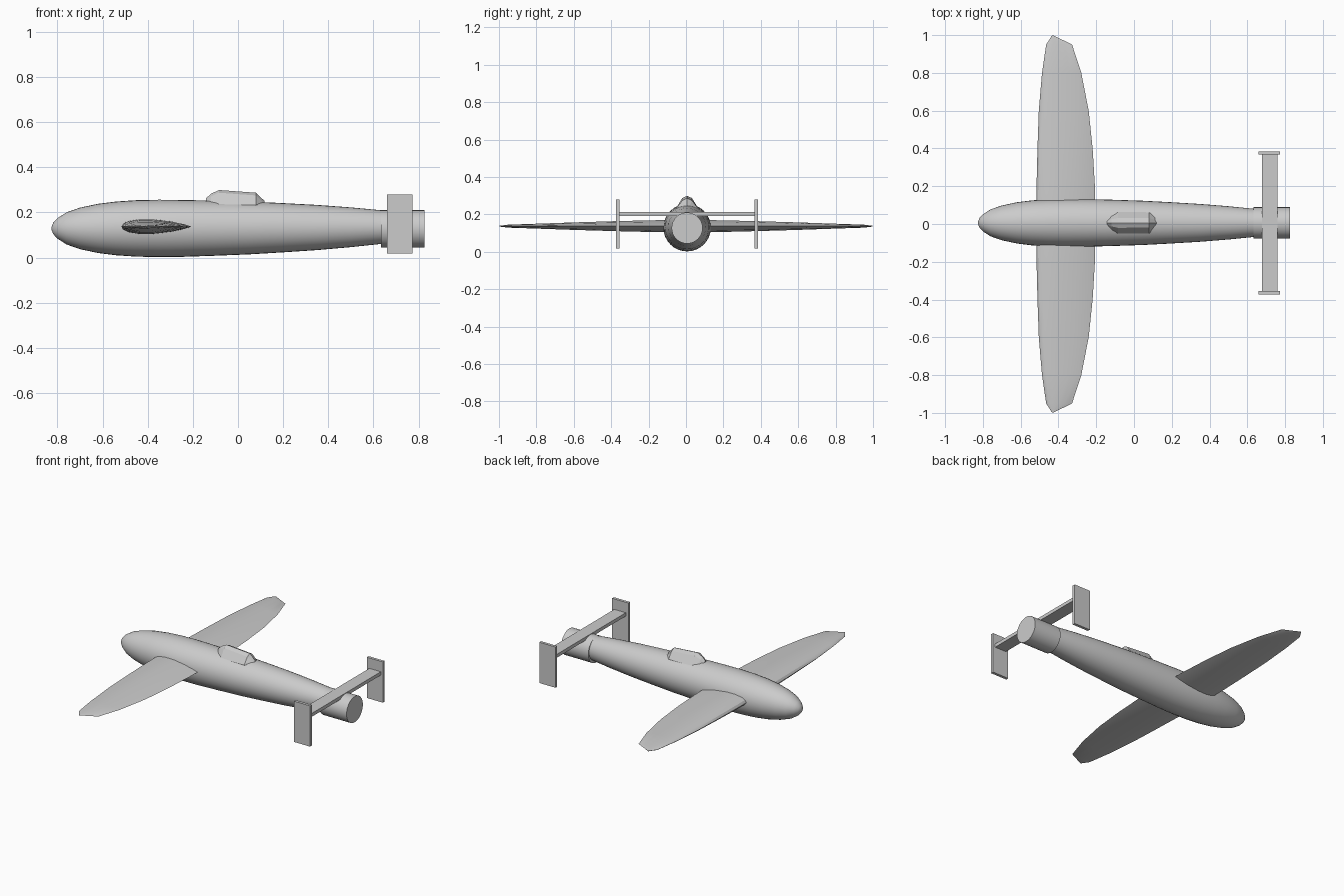
import bpy, bmesh
from math import sin, cos, tau, radians
from mathutils import Vector

if "Cube" in bpy.data.objects:
    bpy.data.objects.remove(bpy.data.objects["Cube"])

CY = 0.006  # fuselage centreline


def finish(name, bm, smooth=None):
    bmesh.ops.recalc_face_normals(bm, faces=bm.faces[:])
    me = bpy.data.meshes.new(name)
    bm.to_mesh(me)
    bm.free()
    ob = bpy.data.objects.new(name, me)
    bpy.context.collection.objects.link(ob)
    if smooth:
        bpy.ops.object.select_all(action='DESELECT')
        bpy.context.view_layer.objects.active = ob
        ob.select_set(True)
        bpy.ops.object.shade_smooth_by_angle(angle=radians(smooth))
    return ob


def loft(name, rings, smooth=None):
    """Skin closed rings of equal point count and cap both ends."""
    bm = bmesh.new()
    loops = [[bm.verts.new(p) for p in ring] for ring in rings]
    n = len(loops[0])
    for a, b in zip(loops, loops[1:]):
        for i in range(n):
            j = (i + 1) % n
            bm.faces.new((a[i], a[j], b[j], b[i]))
    bm.faces.new(loops[0])
    bm.faces.new(loops[-1])
    return finish(name, bm, smooth)


def disc(x, y, z, r, n=32):
    return [(x, y + r * cos(tau * i / n), z + r * sin(tau * i / n)) for i in range(n)]


def box(name, lo, hi):
    bm = bmesh.new()
    bmesh.ops.create_cube(bm, size=1)
    lo, hi = Vector(lo), Vector(hi)
    for v in bm.verts:
        v.co = Vector((v.co[k] + 0.5) * (hi[k] - lo[k]) + lo[k] for k in range(3))
    return finish(name, bm)


# Fuselage: (x, radius, centre z)
profile = [(-0.826, 0.006, 0.129), (-0.818, 0.026, 0.129), (-0.80, 0.045, 0.129),
           (-0.76, 0.071, 0.129), (-0.70, 0.092, 0.129), (-0.62, 0.109, 0.129),
           (-0.54, 0.119, 0.129), (-0.45, 0.125, 0.129), (-0.35, 0.127, 0.129),
           (-0.25, 0.126, 0.129), (-0.10, 0.122, 0.13), (0.05, 0.117, 0.131),
           (0.20, 0.109, 0.132), (0.35, 0.100, 0.133), (0.50, 0.088, 0.134),
           (0.65, 0.073, 0.135)]
loft("fuselage", [disc(x, CY, z, r) for x, r, z in profile], 40)

# Exhaust nozzle
loft("nozzle", [disc(0.633, CY, 0.127, 0.083), disc(0.826, CY, 0.127, 0.083)], 40)

# Wing: (span, leading x, trailing x, half thickness)
stations = [(0, -0.518, -0.203, 0.034), (0.2, -0.516, -0.207, 0.031),
            (0.4, -0.511, -0.219, 0.026), (0.6, -0.504, -0.240, 0.020),
            (0.8, -0.487, -0.279, 0.013), (0.95, -0.465, -0.328, 0.008)]
section = [(0, 0), (0.03, 0.45), (0.1, 0.76), (0.25, 1), (0.45, 1), (0.7, 0.72), (0.9, 0.32)]
outline = section + [(1, 0)] + [(u, -t) for u, t in reversed(section[1:])]


def wing_ring(y, le, te, h):
    return [(le + u * (te - le), y, 0.137 + t * h) for u, t in outline]


def tip(s):
    return [(-0.434 + 0.008 * u, s, 0.137 + 0.002 * t) for u, t in outline]


rings = [wing_ring(-y, *r) for y, *r in reversed(stations)]
rings += [wing_ring(y, *r) for y, *r in stations[1:]]
loft("wing", [tip(-0.998)] + rings + [tip(0.998)], 30)

# Faceted canopy: (x, half width, top z)
canopy = [(-0.142, 0.022, 0.262), (-0.120, 0.042, 0.282), (-0.085, 0.058, 0.299),
          (0.080, 0.056, 0.287), (0.118, 0.026, 0.250)]
loft("canopy", [[(x, CY + w * k, z)
                 for k, z in ((-1, 0.20), (-1, 0.235), (-0.45, top - 0.012), (0, top),
                              (0.45, top - 0.012), (1, 0.235), (1, 0.20))]
                for x, w, top in canopy])

# Tailplane with end fins
box("tailplane", (0.677, CY - 0.37, 0.191), (0.759, CY + 0.37, 0.213))
for side, s in (("right", -1), ("left", 1)):
    y = CY + s * 0.370
    box(side + "_tail_fin", (0.659, y - 0.009, 0.018), (0.774, y + 0.009, 0.280))
